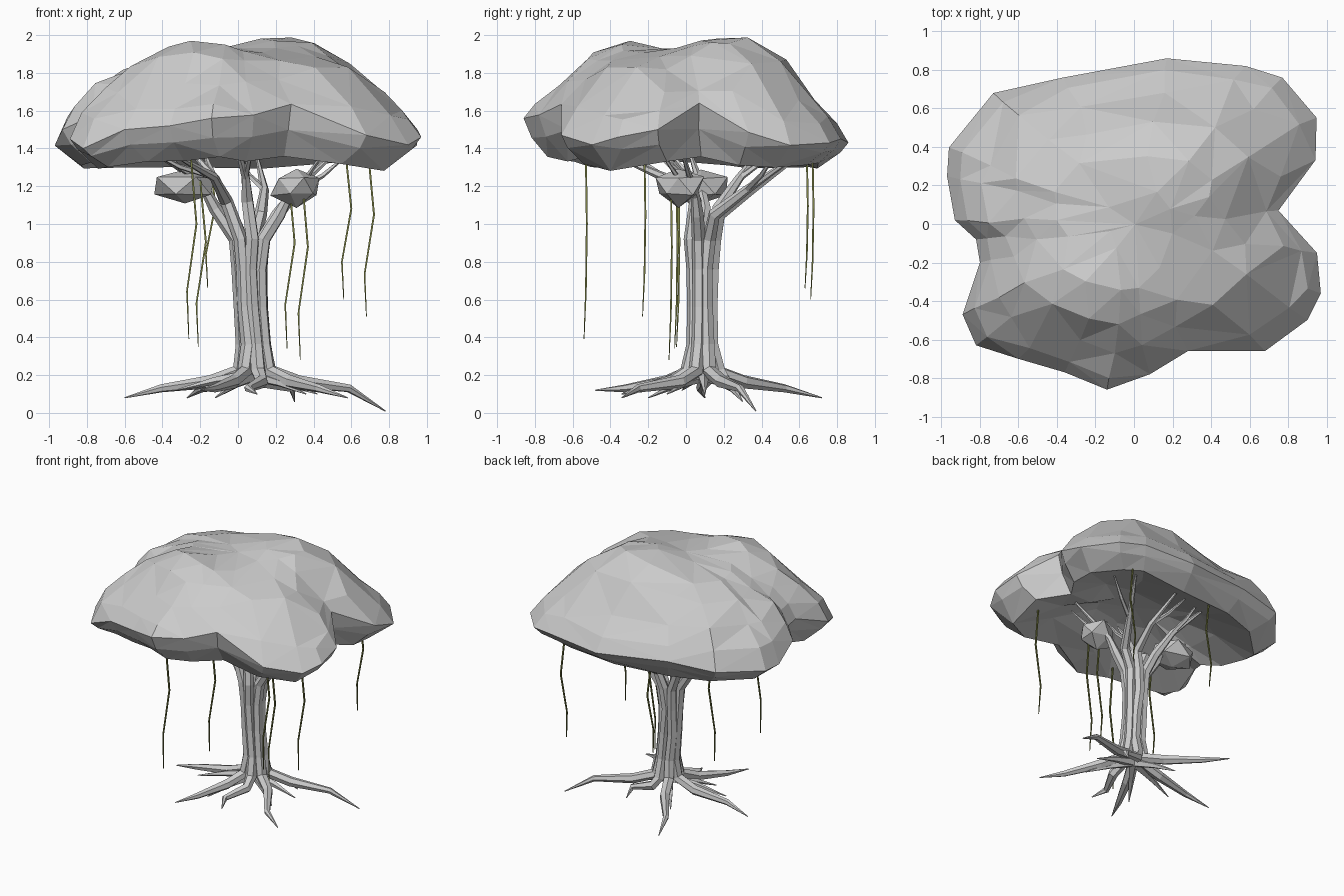
import bpy, bmesh, math, random
from mathutils import Vector

if "Cube" in bpy.data.objects:
    bpy.data.objects.remove(bpy.data.objects["Cube"])

random.seed(4)

def finish(bm, name, mat=None):
    bmesh.ops.recalc_face_normals(bm, faces=bm.faces[:])
    me = bpy.data.meshes.new(name)
    bm.to_mesh(me)
    bm.free()
    ob = bpy.data.objects.new(name, me)
    bpy.context.collection.objects.link(ob)
    if mat:
        me.materials.append(mat)
    return ob

def tube(bm, pts, radii, sides=6):
    """Tapered low-poly tube along a path."""
    pts = [Vector(p) for p in pts]
    rings, side = [], None
    for i, p in enumerate(pts):
        d = (pts[min(i + 1, len(pts) - 1)] - pts[max(i - 1, 0)]).normalized()
        if side is None:
            side = d.orthogonal()
        side = (side - d * side.dot(d)).normalized()
        up = d.cross(side)
        rings.append([bm.verts.new(p + radii[i] * (side * math.cos(a) + up * math.sin(a)))
                      for a in [2 * math.pi * k / sides for k in range(sides)]])
    for r, s in zip(rings, rings[1:]):
        for k in range(sides):
            j = (k + 1) % sides
            bm.faces.new((r[k], r[j], s[j], s[k]))
    bm.faces.new(rings[0])
    bm.faces.new(rings[-1])

# Canopy: lobed outline (x, y, rim height) lofted through scaled rings
outline = [(.17, .86, 1.43), (.58, .82, 1.45), (.77, .76, 1.43), (.95, .55, 1.42),
           (.94, .33, 1.48), (.75, .07, 1.64), (.95, -.15, 1.5), (.97, -.36, 1.46),
           (.9, -.5, 1.42), (.68, -.66, 1.47), (.28, -.66, 1.63), (.08, -.78, 1.57),
           (-.14, -.86, 1.56), (-.36, -.77, 1.52), (-.6, -.7, 1.5), (-.82, -.63, 1.4),
           (-.89, -.47, 1.45), (-.8, -.2, 1.55), (-.82, -.08, 1.55), (-.93, .02, 1.5),
           (-.97, .25, 1.42), (-.96, .4, 1.42), (-.73, .68, 1.45), (-.37, .76, 1.47)]

def crown(x, y):
    a = math.exp(-((x + .27) ** 2 + (y + .42) ** 2) / .09)
    b = math.exp(-((x - .24) ** 2 + (y - .28) ** 2) / .12)
    return 1.885 + .11 * a + .12 * b

def canopy():
    bm = bmesh.new()
    rows = []
    # (scale, height blend); first four rows are the underside
    for i, (t, g) in enumerate([(.25, 1.5), (.55, 1.4), (.83, 0), (.95, 0), (1, 0), (.93, .22),
                                (.8, .5), (.62, .83), (.42, .97), (.2, 1)]):
        row = []
        for x, y, z in outline:
            px, py = x * t, y * t
            if i < 2:
                h = g
            elif i == 2:
                h = .83 + z * .33
            elif i == 3:
                h = z * .6 + .52
            else:
                bulge = .1 if x < -.7 and t < 1 and t > .7 else 0
                h = z + (crown(px, py) - z) * (g + bulge)
            j = 0 if t > .9 else .03 * t
            row.append(bm.verts.new((px + random.uniform(-j, j), py + random.uniform(-j, j),
                                     h + random.uniform(-j, j) * .7)))
        rows.append(row)
    n = len(outline)
    for r, s in zip(rows, rows[1:]):
        for k in range(n):
            bm.faces.new((r[k], r[(k + 1) % n], s[(k + 1) % n], s[k]))
    for row, z in ((rows[0], 1.52), (rows[-1], crown(0, 0))):
        c = bm.verts.new((0, 0, z))
        for k in range(n):
            bm.faces.new((row[k], row[(k + 1) % n], c))
    bmesh.ops.triangulate(bm, faces=bm.faces[:])
    ob = finish(bm, "canopy")
    dec = ob.modifiers.new("facets", 'DECIMATE')
    dec.ratio = .7

canopy()

# Small foliage clumps on the lower branches
def clump(name, loc, size):
    bm = bmesh.new()
    bmesh.ops.create_icosphere(bm, subdivisions=1, radius=1)
    for v in bm.verts:
        k = random.uniform(.85, 1.15)
        v.co = Vector(loc) + Vector(v.co[i] * size[i] * k for i in range(3))
    finish(bm, name)

clump("left_foliage_clump", (-.28, .08, 1.2), (.19, .15, .1))
clump("right_foliage_clump", (.31, -.04, 1.2), (.14, .14, .1))

# Trunk: bundled strands, each running from a root tip up to a branch tip
strands = [  # root tip, branch elbow, branch middle, branch tip
    ((.78, .37, .01), (.21, .15, 1.05), (.31, .32, 1.18), (.47, .58, 1.36)),
    ((.3, .3, .06), (.12, .18, 1.05), (.14, .35, 1.18), (.1, .6, 1.36)),
    ((-.27, .72, .08), (-.05, .17, 1.08), (-.12, .28, 1.24), (-.28, .42, 1.42)),
    ((-.6, .1, .08), (-.12, .1, 1.08), (-.2, .07, 1.23), (-.45, .02, 1.38)),
    ((-.2, -.48, .12), (-.06, .05, 1.12), (-.13, -.12, 1.25), (-.36, -.42, 1.38)),
    ((.1, -.34, .1), (.05, .05, 1.12), (.04, -.02, 1.25), (-.02, -.2, 1.46)),
    ((.58, -.34, .08), (.22, .06, 1.05), (.27, .05, 1.15), (.52, -.02, 1.38)),
]
bm = bmesh.new()
for i, (root, elbow, mid, tip) in enumerate(strands):
    a = math.radians(25 + i * 360 / 7)
    c, s = math.cos(a), math.sin(a)
    root, base = Vector(root), Vector((.09 + .085 * c, .09 + .085 * s, .22))
    wob = Vector((-s, c, 0)) * random.uniform(-.06, .06)
    near, far = root.lerp(base, .75) - wob * .4, root.lerp(base, .32) + wob
    near.z, far.z = .165, .13
    path = [root, far, near, base]
    for z, r, cx in ((.36, .06, .085), (.56, .056, .07), (.76, .06, .062), (.92, .078, .065)):
        b = a + random.uniform(-.15, .15)
        path.append((cx + r * math.cos(b), .09 + r * .85 * math.sin(b), z))
    path += [elbow, mid, tip]
    tube(bm, path, [.003, .022, .036, .04, .038, .037, .037, .037, .034, .024, .008])
    # Forked twig
    k = 1 if i % 2 else -1
    d = Vector(tip) - Vector(mid)
    e = Vector(mid) + d * .9 + Vector((-d.y, d.x, 0)) * .5 * k + Vector((0, 0, .03))
    tube(bm, [mid, Vector(mid).lerp(e, .5) - Vector((0, 0, .02)), e], [.018, .014, .005], 5)
# Minor roots
for tip in [(-.33, -.02, .12), (.42, .1, .1), (-.1, .33, .09), (.36, -.1, .1), (-.12, -.2, .08)]:
    e, b = Vector(tip), Vector((.08, .09, .2))
    tube(bm, [e, e.lerp(b, .5) + Vector((0, 0, .01)), b], [.003, .022, .036], 5)
finish(bm, "trunk_roots_and_branches")

# Hanging vines: x, y, top, bottom
olive = bpy.data.materials.new("vine_olive")
olive.diffuse_color = (.2, .22, .06, 1)
olive.use_nodes = True
olive.node_tree.nodes["Principled BSDF"].inputs["Base Color"].default_value = olive.diffuse_color
vines = [(-.25, -.53, 1.33, .39), (-.2, -.04, 1.2, .35), (-.15, .64, 1.33, .66),
         (.27, -.05, 1.2, .34), (.34, -.08, 1.2, .28), (.57, .67, 1.34, .6), (.69, -.22, 1.34, .51)]
bm = bmesh.new()
for x, y, t, b in vines:
    h = t - b
    tube(bm, [(x, y, t + .03), (x + .03, y + .005, t - h * .35), (x - .02, y, t - h * .73),
              (x - .01, y - .01, b)], [.007, .007, .006, .003], 4)
finish(bm, "hanging_vines", olive)
